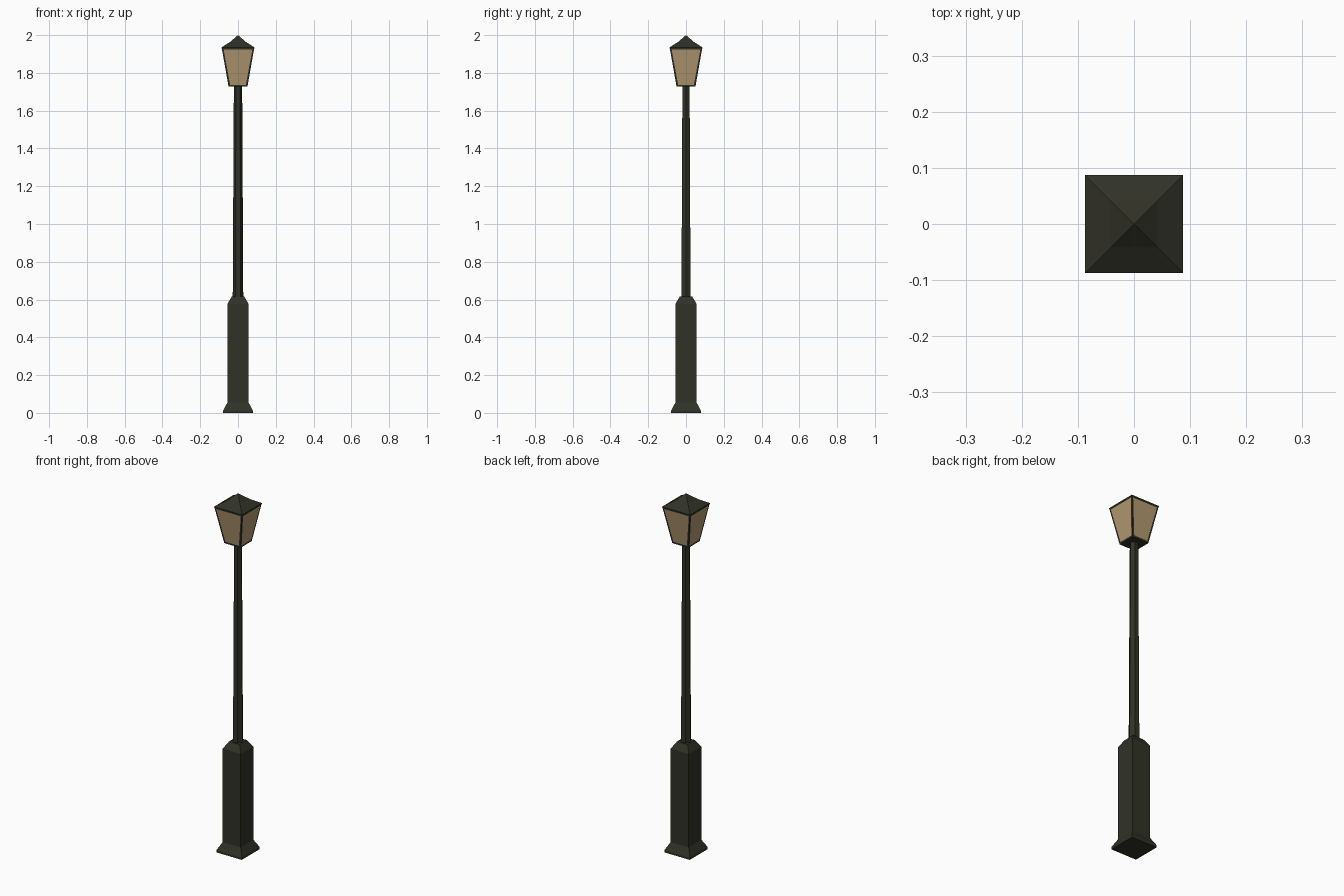
import bpy, bmesh, math
from mathutils import Vector

if "Cube" in bpy.data.objects:
    bpy.data.objects.remove(bpy.data.objects["Cube"])


def material(name, rgb):
    m = bpy.data.materials.new(name)
    m.diffuse_color = (*rgb, 1)
    m.use_nodes = True
    m.node_tree.nodes["Principled BSDF"].inputs["Base Color"].default_value = m.diffuse_color
    return m


iron = material("dark iron", (0.030, 0.031, 0.020))
glass = material("warm glass", (0.46, 0.32, 0.17))


def loft(name, profile, sides, mats, square=False, cap=True):
    """Stack rings of (half width, z); a zero width makes an apex."""
    bm = bmesh.new()
    rings = []
    k, off = (math.sqrt(2), math.pi / 4) if square else (1, 0)
    for r, z in profile:
        if r == 0:
            rings.append([bm.verts.new((0, 0, z))] * sides)
            continue
        rings.append([bm.verts.new((r * k * math.cos(off + 2 * math.pi * i / sides),
                                    r * k * math.sin(off + 2 * math.pi * i / sides), z))
                      for i in range(sides)])
    for a, b in zip(rings, rings[1:]):
        for i in range(sides):
            j = (i + 1) % sides
            quad = [a[i], a[j], b[j], b[i]]
            bm.faces.new(list(dict.fromkeys(quad)))
    for ring in (rings[0], rings[-1]):
        if cap and ring[0] is not ring[1]:
            bm.faces.new(ring)
    bmesh.ops.recalc_face_normals(bm, faces=bm.faces)
    me = bpy.data.meshes.new(name)
    bm.to_mesh(me)
    bm.free()
    for m in mats:
        me.materials.append(m)
    ob = bpy.data.objects.new(name, me)
    bpy.context.collection.objects.link(ob)
    return ob


# square pedestal with flared foot and sloped shoulder
loft("pedestal", [(0.079, 0), (0.079, 0.012), (0.056, 0.055),
                  (0.056, 0.577), (0.033, 0.615)], 4, [iron], square=True)

# tapered six-sided pole
loft("pole", [(0.028, 0.60), (0.022, 1.735)], 6, [iron])

# lantern body: flared box, each side inset to leave a frame around the glass
lantern = loft("lantern", [(0.050, 1.727), (0.086, 1.932)], 4, [iron, glass], square=True)
bm = bmesh.new()
bm.from_mesh(lantern.data)
panes = [f for f in bm.faces if abs(f.normal.z) < 0.7]
bmesh.ops.inset_individual(bm, faces=panes, thickness=0.013)
for f in panes:
    f.material_index = 1
bm.to_mesh(lantern.data)
bm.free()

# pyramid roof with a slight concave sweep
loft("roof", [(0.086, 1.928), (0.087, 1.935), (0.042, 1.964), (0, 2.0)],
     4, [iron], square=True)
